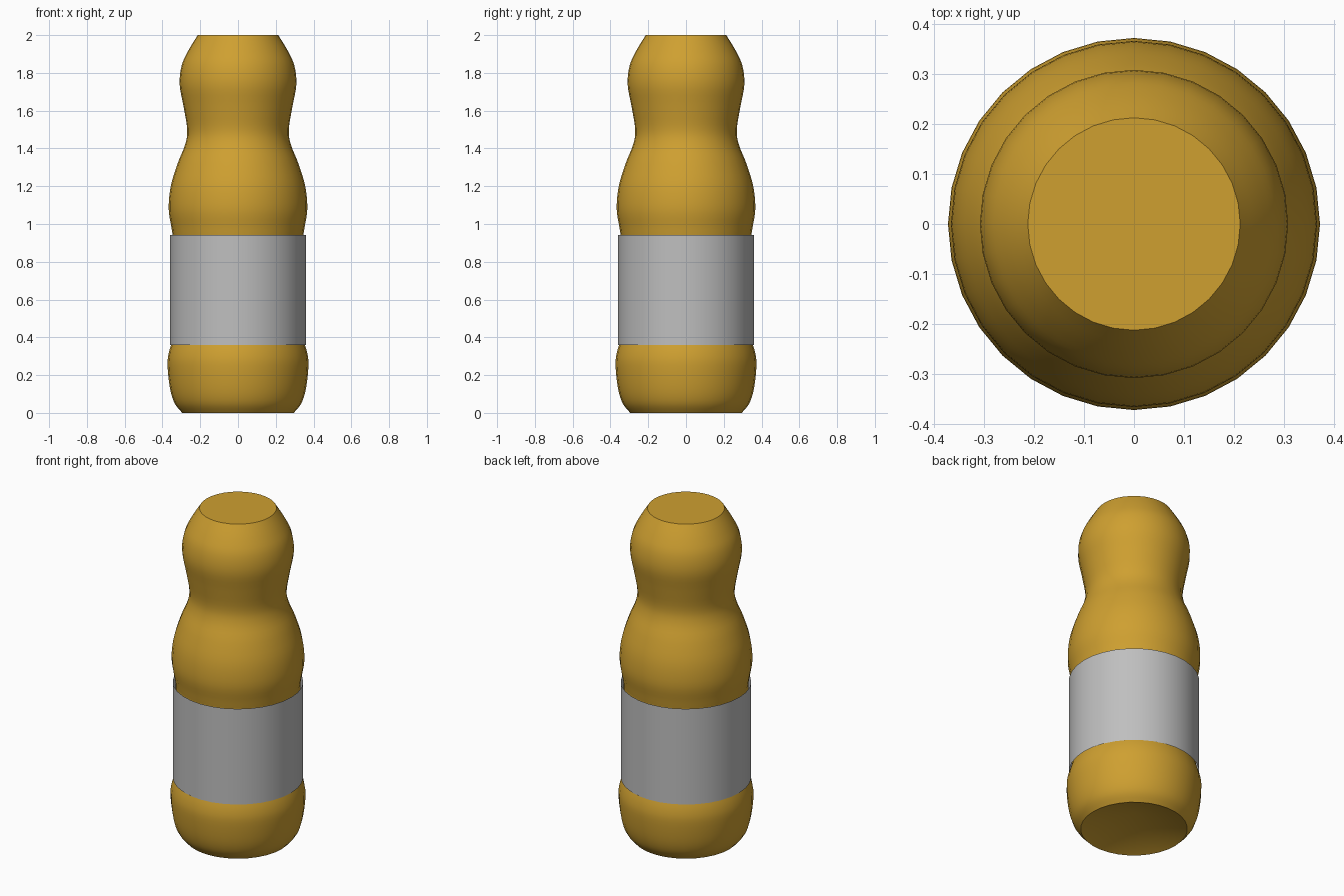
import bpy
import bmesh
import math

cube = bpy.data.objects.get("Cube")
if cube:
    bpy.data.objects.remove(cube, do_unlink=True)


def make_material(name, colour):
    mat = bpy.data.materials.new(name)
    mat.use_nodes = True
    mat.diffuse_color = colour
    mat.node_tree.nodes["Principled BSDF"].inputs["Base Color"].default_value = colour
    return mat


def lathe(name, profile, mat, sides=32):
    """Spin a (radius, height) profile around z; zero radius makes a pole."""
    bm = bmesh.new()
    rings = []
    for r, z in profile:
        count = sides if r > 0 else 1
        rings.append([bm.verts.new((r * math.cos(math.tau * i / sides),
                                    r * math.sin(math.tau * i / sides), z))
                      for i in range(count)])
    for low, high in zip(rings, rings[1:]):
        for i in range(sides):
            j = (i + 1) % sides
            corners = [low[i % len(low)], low[j % len(low)],
                       high[j % len(high)], high[i % len(high)]]
            bm.faces.new(list(dict.fromkeys(corners)))
    mesh = bpy.data.meshes.new(name)
    bm.to_mesh(mesh)
    bm.free()
    mesh.materials.append(mat)
    obj = bpy.data.objects.new(name, mesh)
    bpy.context.collection.objects.link(obj)
    bpy.ops.object.select_all(action="DESELECT")
    obj.select_set(True)
    bpy.context.view_layer.objects.active = obj
    bpy.ops.object.shade_smooth_by_angle(angle=math.radians(35))
    return obj


def smooth_curve(points, steps=4):
    """Catmull-Rom curve through the profile points."""
    padded = [points[0]] + points + [points[-1]]
    out = []
    for a, b, c, d in zip(padded, padded[1:], padded[2:], padded[3:]):
        for s in range(steps):
            t = s / steps
            out.append(tuple(
                0.5 * (2 * q + (r - p) * t + (2 * p - 5 * q + 4 * r - s4) * t ** 2
                       + (3 * q - p - 3 * r + s4) * t ** 3)
                for p, q, r, s4 in zip(a, b, c, d)))
    return out + [points[-1]]


amber = make_material("amber", (0.62, 0.35, 0.03, 1))
grey = make_material("label grey", (0.52, 0.52, 0.52, 1))

# Bottle: hollow conical underside, bulging base, recessed band, waist and flat top
base = smooth_curve([(0.295, 0), (0.335, 0.05), (0.36, 0.13), (0.373, 0.25),
                     (0.366, 0.32), (0.345, 0.385)])
upper = smooth_curve([(0.345, 0.935), (0.352, 0.98), (0.367, 1.08), (0.356, 1.2),
                      (0.32, 1.32), (0.28, 1.42), (0.269, 1.5), (0.288, 1.62),
                      (0.309, 1.74), (0.298, 1.84), (0.262, 1.92), (0.213, 2)])
lathe("bottle", [(0, 0.1)] + base + upper + [(0, 2)], amber)

# Label: open sleeve around the recessed band
lathe("label_sleeve", [(0.36, 0.36), (0.36, 0.943)], grey)
